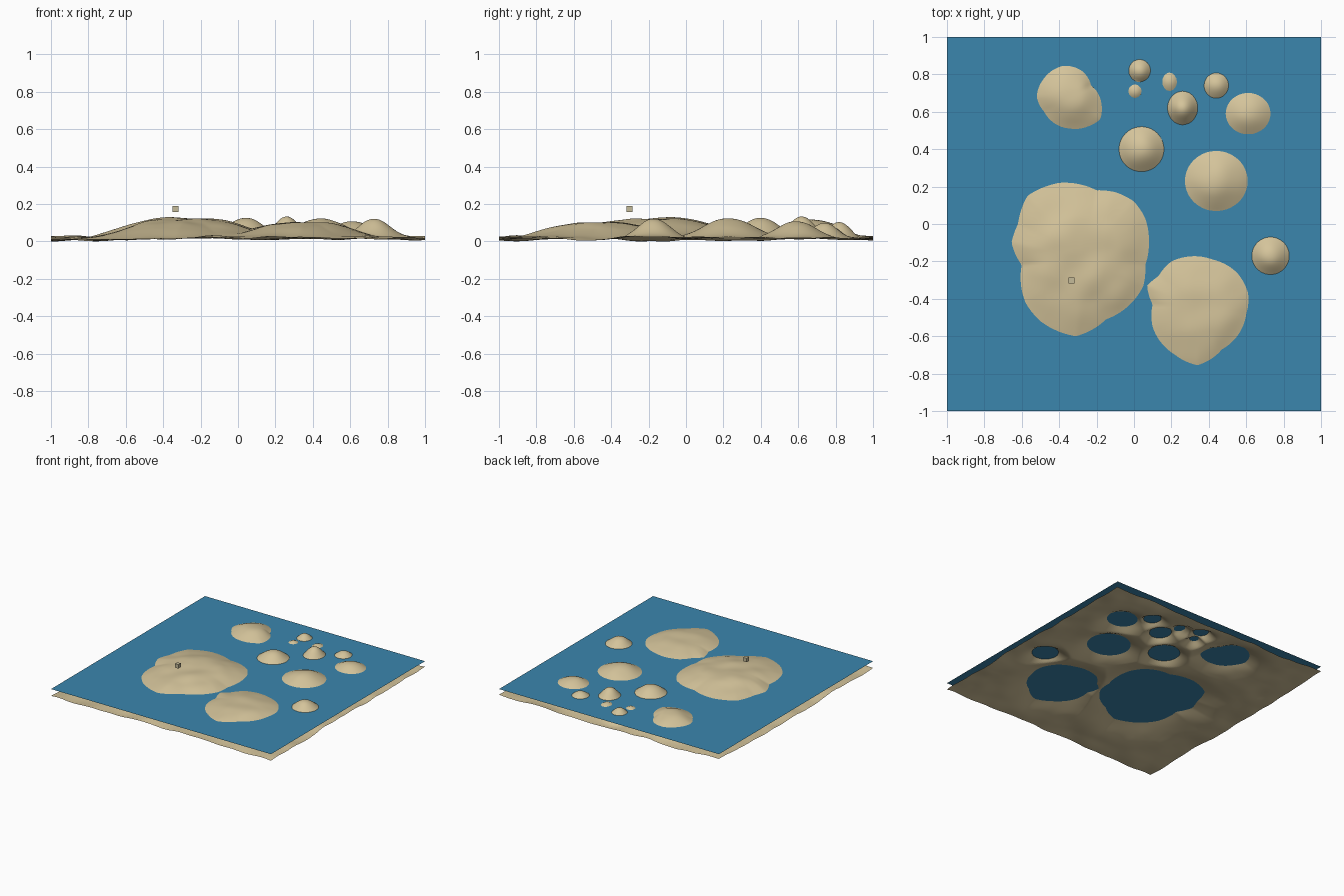
import bpy, bmesh, math
from mathutils import noise, Vector

if "Cube" in bpy.data.objects:
    bpy.data.objects.remove(bpy.data.objects["Cube"])

WATER = 0.091   # sea level
N = 170         # terrain grid divisions


def material(name, rgb):
    m = bpy.data.materials.new(name)
    m.diffuse_color = (*rgb, 1)
    m.use_nodes = True
    m.node_tree.nodes["Principled BSDF"].inputs["Base Color"].default_value = m.diffuse_color
    return m


def ellipse(cx, cy, rx, ry, n=12):
    return [(cx + rx * math.cos(2 * math.pi * i / n),
             cy + ry * math.sin(2 * math.pi * i / n)) for i in range(n)]


def island(cx, cy, peak, power, outline):
    """Shoreline stored as (angle, radius) pairs around the centre."""
    polar = sorted((math.atan2(y - cy, x - cx), math.hypot(x - cx, y - cy)) for x, y in outline)
    mean = sum(r for a, r in polar) / len(polar)
    a0, r0 = polar[0]
    a1, r1 = polar[-1]
    polar = [(a1 - 2 * math.pi, r1)] + polar + [(a0 + 2 * math.pi, r0)]
    return cx, cy, peak, power, mean, polar


def hill(cx, cy, rx, ry, peak):
    return island(cx, cy, peak, 2.2, ellipse(cx, cy, rx, ry))


islands = [
    # large flat-topped islands with traced shorelines
    island(-0.27, -0.18, 0.141, 3.2, [
        (0.08, -0.1), (0.06, 0.03), (0.0, 0.12), (-0.1, 0.17), (-0.2, 0.18), (-0.4, 0.22),
        (-0.57, 0.15), (-0.62, 0.0), (-0.655, -0.1), (-0.6, -0.22), (-0.58, -0.42),
        (-0.5, -0.52), (-0.31, -0.6), (-0.15, -0.51), (0.05, -0.33), (0.06, -0.22)]),
    island(0.35, -0.45, 0.127, 3, [
        (0.61, -0.37), (0.55, -0.26), (0.42, -0.19), (0.2, -0.2), (0.13, -0.28), (0.07, -0.33),
        (0.1, -0.43), (0.1, -0.55), (0.22, -0.7), (0.34, -0.755), (0.47, -0.67), (0.6, -0.48)]),
    island(-0.34, 0.68, 0.137, 2.6, [
        (-0.175, 0.65), (-0.18, 0.56), (-0.25, 0.52), (-0.34, 0.51), (-0.48, 0.6),
        (-0.52, 0.68), (-0.48, 0.78), (-0.38, 0.845), (-0.28, 0.82), (-0.23, 0.74)]),
    # small round hills
    hill(0.04, 0.40, 0.12, 0.12, 0.150), hill(0.44, 0.23, 0.168, 0.16, 0.146),
    hill(0.61, 0.59, 0.12, 0.11, 0.130), hill(0.73, -0.17, 0.10, 0.10, 0.140),
    hill(0.44, 0.74, 0.065, 0.068, 0.122), hill(0.26, 0.62, 0.08, 0.09, 0.156),
    hill(0.19, 0.76, 0.038, 0.05, 0.106), hill(0.03, 0.82, 0.058, 0.06, 0.130),
    hill(0.005, 0.71, 0.035, 0.036, 0.104),
]


def bump(x, y, cx, cy, r):
    return math.exp(-((x - cx) ** 2 + (y - cy) ** 2) / r ** 2)


def height(x, y):
    # rolling sea floor with two deeper basins
    floor = 0.041 + 0.022 * noise.noise(Vector((x * 3.3, y * 3.3, 1.7)))
    floor += 0.009 * noise.noise(Vector((x * 7, y * 7, 9.3)))
    floor -= 0.026 * bump(x, y, -0.8, -0.3, 0.2) + 0.030 * bump(x, y, 0.72, -0.45, 0.16)
    floor = min(max(floor, 0.0), 0.065)
    z = floor
    for cx, cy, peak, power, mean, polar in islands:
        dx, dy = x - cx, y - cy
        d = math.hypot(dx, dy)
        if d > 3 * mean:
            continue
        a = math.atan2(dy, dx)
        for (a0, r0), (a1, r1) in zip(polar, polar[1:]):
            if a0 <= a <= a1:
                shore = r0 + (r1 - r0) * (a - a0) / (a1 - a0)
                break
        # traced outline at the waterline, rounder towards centre and sea floor
        w = math.exp(-((d / shore - 1) / 0.45) ** 2)
        shore = w * shore + (1 - w) * mean
        k = math.log((peak - floor) / (WATER - floor))
        z = max(z, floor + (peak - floor) * math.exp(-k * (d / shore) ** power))
    # gentle relief on dry land, higher along the north of the main island
    dry = min(max((z - WATER) / 0.04, 0), 1)
    z += dry * (0.009 * noise.noise(Vector((x * 7, y * 7, 4.2)))
                + 0.011 * bump(x, y, -0.12, -0.02, 0.17) + 0.009 * bump(x, y, -0.42, -0.05, 0.17))
    return z


def make(name, bm, mat, smooth=False):
    me = bpy.data.meshes.new(name)
    bm.to_mesh(me)
    bm.free()
    for p in me.polygons:
        p.use_smooth = smooth
    me.materials.append(mat)
    ob = bpy.data.objects.new(name, me)
    bpy.context.collection.objects.link(ob)
    return ob


sand = material("sand", (0.66, 0.55, 0.325))
blue = material("sea blue", (0.043, 0.24, 0.42))
khaki = material("pale khaki", (0.56, 0.50, 0.32))

# terrain sheet
bm = bmesh.new()
bmesh.ops.create_grid(bm, x_segments=N, y_segments=N, size=1)
for v in bm.verts:
    v.co.z = height(v.co.x, v.co.y)
low = min(v.co.z for v in bm.verts)
for v in bm.verts:
    v.co.z -= low
make("terrain", bm, sand, smooth=True)

# water plane
bm = bmesh.new()
bmesh.ops.create_grid(bm, x_segments=1, y_segments=1, size=1)
make("water", bm, blue).location.z = WATER - low

# small block floating above the main island
bm = bmesh.new()
bmesh.ops.create_cube(bm, size=0.032)
make("marker_block", bm, khaki).location = (-0.335, -0.303, 0.174)
